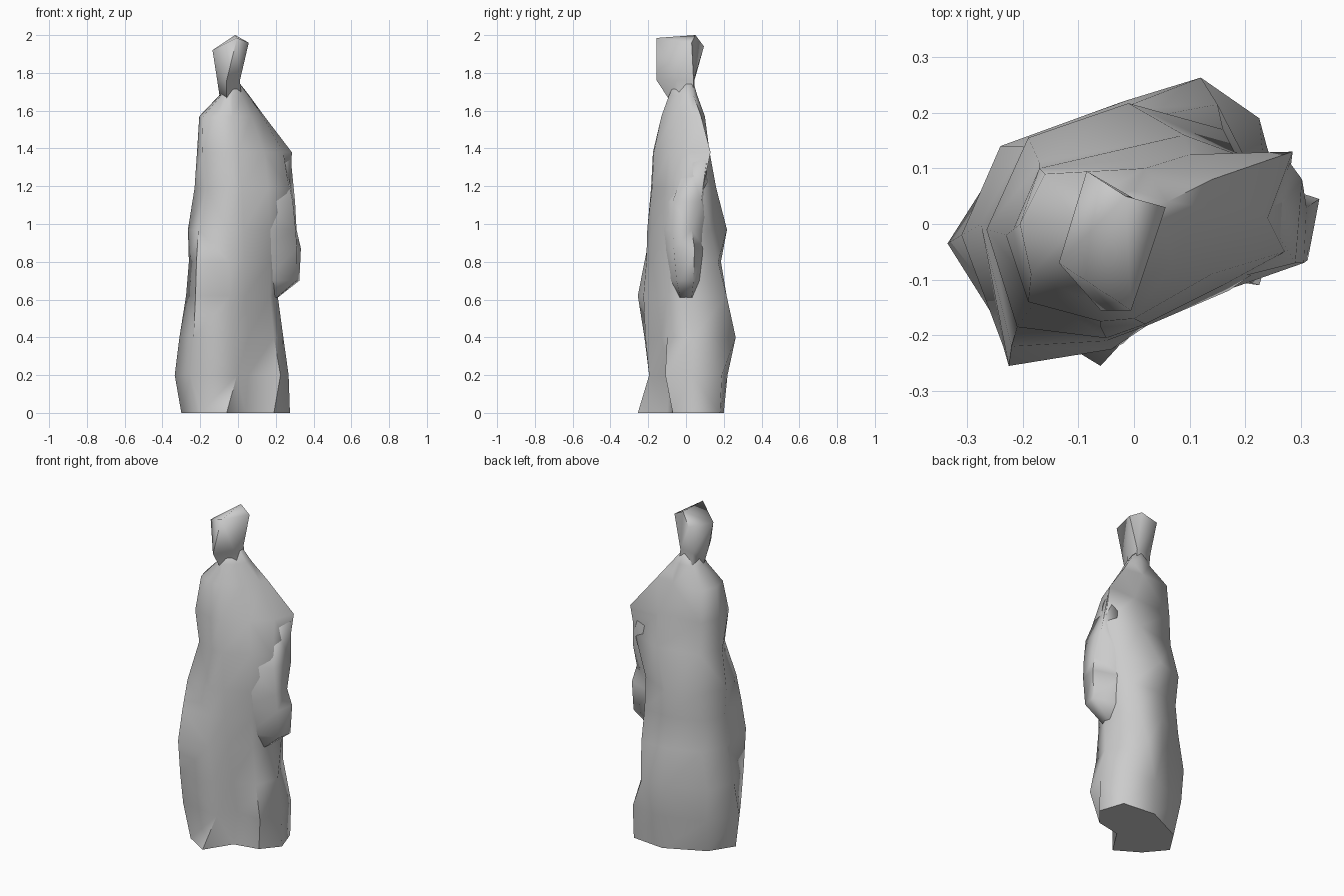
import bpy, bmesh, math


def loft(name, rings):
    """Skin stacked polygon rings into a closed form; each ring is a list of 3D points."""
    bm = bmesh.new()
    rows = [[bm.verts.new(p) for p in ring] for ring in rings]
    n = len(rows[0])
    for a, b in zip(rows, rows[1:]):
        for i in range(n):
            j = (i + 1) % n
            bm.faces.new((a[i], a[j], b[j], b[i]))
    bm.faces.new(rows[0][::-1])
    bm.faces.new(rows[-1])
    bmesh.ops.triangulate(bm, faces=bm.faces[:])
    bmesh.ops.recalc_face_normals(bm, faces=bm.faces[:])
    mesh = bpy.data.meshes.new(name)
    bm.to_mesh(mesh)
    bm.free()
    obj = bpy.data.objects.new(name, mesh)
    bpy.context.collection.objects.link(obj)
    bpy.ops.object.select_all(action='DESELECT')
    obj.select_set(True)
    bpy.context.view_layer.objects.active = obj
    bpy.ops.object.shade_smooth_by_angle(angle=math.radians(75))
    return obj


def level(z, *xy):
    return [(x, y, z) for x, y in xy]


# Skirt folds: front left, front, hem notch, front right, then round the back
skirt = [
    level(0.0, (-0.20, -0.17), (-0.06, -0.255), (0.04, -0.10), (0.19, -0.07), (0.275, 0.03),
          (0.225, 0.18), (0.02, 0.20), (-0.21, 0.09), (-0.30, -0.05)),
    level(0.2, (-0.25, -0.17), (-0.005, -0.195), (0.055, -0.085), (0.225, -0.11), (0.268, 0.03),
          (0.225, 0.19), (0.03, 0.22), (-0.23, 0.13), (-0.335, -0.035)),
    level(0.4, (-0.235, -0.22), (-0.02, -0.215), (0.055, -0.13), (0.19, -0.10), (0.24, 0.04),
          (0.12, 0.263), (-0.02, 0.22), (-0.24, 0.14), (-0.31, -0.02)),
    level(0.62, (-0.225, -0.255), (-0.04, -0.225), (0.04, -0.155), (0.17, -0.10), (0.21, 0.0),
          (0.15, 0.215), (-0.03, 0.205), (-0.20, 0.14), (-0.275, 0.0)),
    level(0.8, (-0.22, -0.22), (-0.05, -0.21), (0.035, -0.175), (0.17, -0.11), (0.23, 0.0),
          (0.16, 0.17), (-0.01, 0.185), (-0.19, 0.13), (-0.26, 0.0)),
    level(0.97, (-0.21, -0.185), (-0.05, -0.205), (0.03, -0.18), (0.17, -0.12), (0.25, 0.0),
          (0.18, 0.13), (-0.01, 0.217), (-0.19, 0.155), (-0.265, -0.01)),
]
# Cloaked shoulders, one high and one drooping, narrowing to the neck
shoulders = [
    level(1.19, (-0.17, -0.13), (-0.06, -0.185), (0.02, -0.18), (0.16, -0.11), (0.27, -0.05),
          (0.28, 0.09), (0.09, 0.16), (-0.17, 0.11), (-0.23, -0.02)),
    level(1.38, (-0.19, -0.14), (-0.06, -0.175), (0.0, -0.17), (0.14, -0.09), (0.24, 0.01),
          (0.285, 0.13), (0.10, 0.125), (-0.17, 0.10), (-0.217, -0.01)),
    level(1.57, (-0.185, -0.09), (-0.10, -0.13), (-0.03, -0.13), (0.07, -0.07), (0.13, 0.03),
          (0.14, 0.08), (0.02, 0.10), (-0.16, 0.09), (-0.205, 0.0)),
    level(1.68, (-0.09, -0.06), (-0.06, -0.09), (-0.03, -0.09), (0.02, -0.05), (0.055, 0.0),
          (0.06, 0.04), (0.0, 0.06), (-0.07, 0.05), (-0.10, 0.0)),
    level(1.75, (-0.07, -0.04), (-0.06, -0.06), (-0.03, -0.06), (-0.01, -0.03), (0.005, 0.0),
          (0.005, 0.03), (-0.02, 0.04), (-0.06, 0.035), (-0.08, 0.0)),
]
loft("robe", skirt + shoulders)

# Hanging sleeve on the right side: front inner, front outer, back outer, back inner
loft("hanging_sleeve", [
    level(0.61, (0.15, -0.05), (0.205, -0.03), (0.21, 0.03), (0.15, 0.05)),
    level(0.70, (0.14, -0.09), (0.31, -0.05), (0.325, 0.04), (0.15, 0.08)),
    level(0.87, (0.13, -0.12), (0.312, -0.065), (0.333, 0.045), (0.16, 0.10)),
    level(0.97, (0.12, -0.135), (0.305, -0.07), (0.31, 0.03), (0.16, 0.11)),
    level(1.12, (0.13, -0.11), (0.29, -0.07), (0.302, 0.08), (0.16, 0.11)),
    level(1.34, (0.15, 0.0), (0.24, 0.01), (0.28, 0.11), (0.16, 0.09)),
])

# Angular head with slanted crown
loft("head", [
    level(1.66, (-0.095, -0.03), (-0.06, -0.09), (0.02, -0.03), (0.02, 0.04), (-0.07, 0.045)),
    level(1.76, (-0.11, -0.06), (-0.06, -0.155), (0.01, -0.05), (0.01, 0.04), (-0.08, 0.045)),
    [(-0.135, -0.07, 1.92), (-0.005, -0.155, 1.985), (0.057, 0.03, 1.96),
     (-0.015, 0.05, 2.0), (-0.085, 0.095, 1.94)],
])
